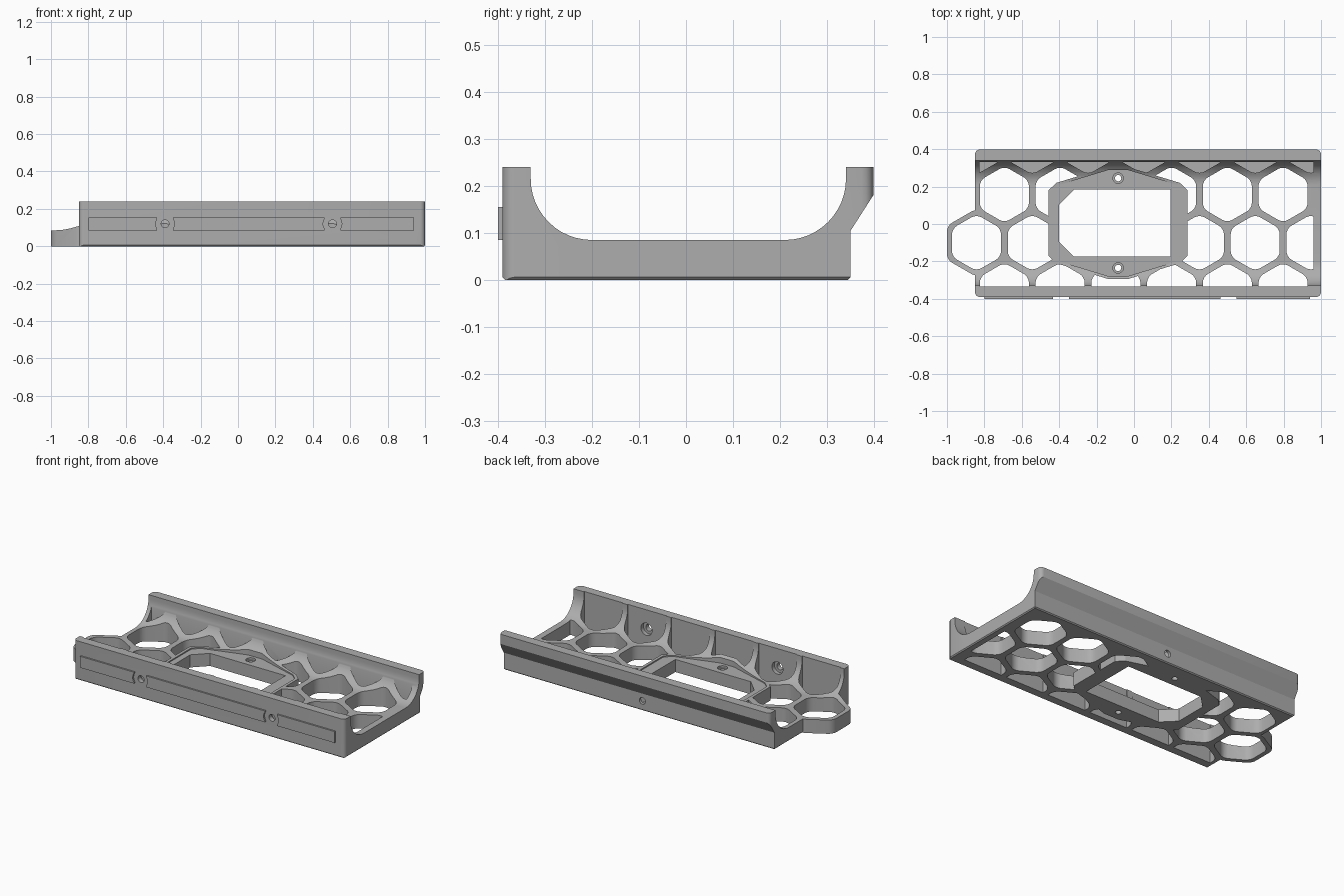
import bpy, bmesh, math
from mathutils import Vector

cube = bpy.data.objects.get("Cube")
if cube:
    bpy.data.objects.remove(cube, do_unlink=True)

grey = bpy.data.materials.new("plain grey")
grey.use_nodes = True
COLOUR = (0.42, 0.42, 0.42, 1)
grey.diffuse_color = COLOUR
grey.node_tree.nodes["Principled BSDF"].inputs["Base Color"].default_value = COLOUR


def prism(name, pts, lo, hi, axis="z", rounding=0, chamfer=0):
    """Extrude a 2D outline along an axis, rounding its corners if asked."""
    place = {"x": lambda a, b, t: (t, a, b),
             "y": lambda a, b, t: (a, t, b),
             "z": lambda a, b, t: (a, b, t)}[axis]
    bm = bmesh.new()
    low = [bm.verts.new(place(a, b, lo)) for a, b in pts]
    high = [bm.verts.new(place(a, b, hi)) for a, b in pts]
    bm.faces.new(low)
    bm.faces.new(high)
    for i in range(len(pts)):
        j = (i + 1) % len(pts)
        bm.faces.new((low[i], low[j], high[j], high[i]))
    bmesh.ops.recalc_face_normals(bm, faces=bm.faces)
    if rounding:
        sides = [bm.edges.get((p, q)) for p, q in zip(low, high)]
        bmesh.ops.bevel(bm, geom=sides, offset=rounding, segments=4,
                        profile=0.5, affect='EDGES')
    if chamfer:
        base = [e for e in bm.edges if all(abs(v.co.z) < 1e-5 for v in e.verts)]
        bmesh.ops.bevel(bm, geom=base, offset=chamfer, segments=1, affect='EDGES')
    mesh = bpy.data.meshes.new(name)
    bm.to_mesh(mesh)
    bm.free()
    mesh.materials.append(grey)
    ob = bpy.data.objects.new(name, mesh)
    bpy.context.collection.objects.link(ob)
    return ob


def box(name, x0, x1, y0, y1, z0, z1, **kw):
    return prism(name, [(x0, y0), (x1, y0), (x1, y1), (x0, y1)], z0, z1, **kw)


def ring(cx, cy, r, n, turn=0):
    return [(cx + r * math.cos(turn + math.tau * i / n),
             cy + r * math.sin(turn + math.tau * i / n)) for i in range(n)]


def boolean(ob, tool, op='DIFFERENCE', keep=False):
    mod = ob.modifiers.new("cut", 'BOOLEAN')
    mod.operation, mod.solver, mod.object = op, 'EXACT', tool
    bpy.context.view_layer.update()
    bpy.context.view_layer.objects.active = ob
    bpy.ops.object.modifier_apply(modifier=mod.name)
    if not keep:
        bpy.data.objects.remove(tool, do_unlink=True)


def join(name, obs):
    bm = bmesh.new()
    for o in obs:
        bm.from_mesh(o.data)
        bpy.data.objects.remove(o, do_unlink=True)
    mesh = bpy.data.meshes.new(name)
    bm.to_mesh(mesh)
    bm.free()
    mesh.materials.append(grey)
    ob = bpy.data.objects.new(name, mesh)
    bpy.context.collection.objects.link(ob)
    return ob


# Channel cross-section: flat floor, curved fillets, two side walls
R, FLOOR, TOP = 0.13, 0.085, 0.24
section = [(-0.39, 0), (0.35, 0), (0.35, 0.105), (0.398, 0.18), (0.398, TOP), (0.34, TOP)]
for cy, start in ((0.21, 0), (-0.2, -90)):
    for i in range(13):
        a = math.radians(start - 7.5 * i)
        section.append((cy + R * math.cos(a), FLOOR + R + R * math.sin(a)))
section += [(-0.33, TOP), (-0.39, TOP)]

body = prism("channel_body", section, -0.85, 1.0, "x", chamfer=0.006)
corners = box("corner_round", -0.85, 1.0, -0.39, 0.398, -0.1, 0.5, rounding=0.025)
boolean(body, corners, 'INTERSECT')

# Hexagonal tab at the right end
PITCH, WALL = 0.298, 0.036
SIDE = PITCH / math.sqrt(3)
COL, ROW = -0.842, -0.1
tab = prism("end_tab", section, -1.05, -0.78, "x", chamfer=0.006)
tab_outline = prism("tab_outline", ring(COL, ROW, 0.158 / math.cos(math.pi / 6), 6, math.pi / 6),
                    -0.1, 0.5, rounding=0.03)
boolean(tab, tab_outline, 'INTERSECT')
boolean(body, tab, 'UNION')

# Honeycomb openings, kept clear of the walls and of the centre frame
cx, cy = -0.085, 0.005
quarter = [(0.372, 0.175), (0.33, 0.215), (0.05, 0.3)]


def frame_outline(s):
    out = []
    for sx, sy in ((1, 1), (-1, 1), (-1, -1), (1, -1)):
        pts = quarter if sx * sy > 0 else quarter[::-1]
        out += [(cx + s * sx * a, cy + s * sy * b) for a, b in pts]
    return out


def hexes(row, floor):
    shift = 0 if row % 2 == 0 else PITCH / 2
    return [prism("hex", ring(COL + shift + PITCH * k, ROW + 1.5 * SIDE * row,
                              (PITCH - WALL) / math.sqrt(3), 6, math.pi / 6),
                  floor, 0.5, rounding=0.03)
            for k in range(7 if row % 2 == 0 else 6)]


middle = join("middle_cells", hexes(0, -0.1))
others = join("other_cells", hexes(-1, -0.1) + hexes(1, -0.1) + hexes(2, 0.02))
for cells, x0 in ((middle, -1.0), (others, -0.825)):
    boolean(cells, box("clip", x0, 0.96, -0.335, 0.332, -0.3, 0.6), 'INTERSECT')
    boolean(cells, prism("frame_keep", frame_outline(1), -0.3, 0.6))
    boolean(body, cells)

# Centre frame: shallow recess, window and two countersunk holes
boolean(body, prism("recess", frame_outline(0.95), 0.078, 0.5, rounding=0.01))
window = [(-0.4, -0.095), (-0.32, -0.175), (0.195, -0.175),
          (0.195, 0.185), (-0.32, 0.185), (-0.4, 0.105)]
boolean(body, prism("window", window, -0.1, 0.5))
for y in (-0.235, 0.245):
    boolean(body, prism("screw_hole", ring(cx, y, 0.017, 24), -0.1, 0.2))
    boolean(body, prism("screw_seat", ring(cx, y, 0.028, 24), 0.065, 0.2))

# Raised strips on the front wall, notched round the bolt holes
BOLTS, BOLT_Z = (-0.39, 0.505), 0.12
strip = box("front_strips", -0.8, 0.94, -0.4, -0.385, BOLT_Z - 0.035, BOLT_Z + 0.035)
for x in BOLTS:
    boolean(strip, box("gap", x - 0.042, x + 0.042, -0.5, -0.3, 0, 0.3))
    boolean(strip, prism("notch", ring(x, BOLT_Z, 0.05, 32), -0.5, -0.3, "y"))
    boolean(body, prism("bolt_hole", ring(x, BOLT_Z, 0.021, 24), -0.5, -0.25, "y"))
    boolean(body, prism("bolt_seat", ring(x, BOLT_Z, 0.038, 24), -0.36, -0.25, "y"))

# Single hole through the lower back wall
boolean(body, prism("back_hole", ring(0.053, 0.06, 0.021, 24), 0.3, 0.5, "y"))

for ob in (body, strip):
    bpy.ops.object.select_all(action='DESELECT')
    ob.select_set(True)
    bpy.context.view_layer.objects.active = ob
    bpy.ops.object.shade_smooth_by_angle(angle=math.radians(25))
